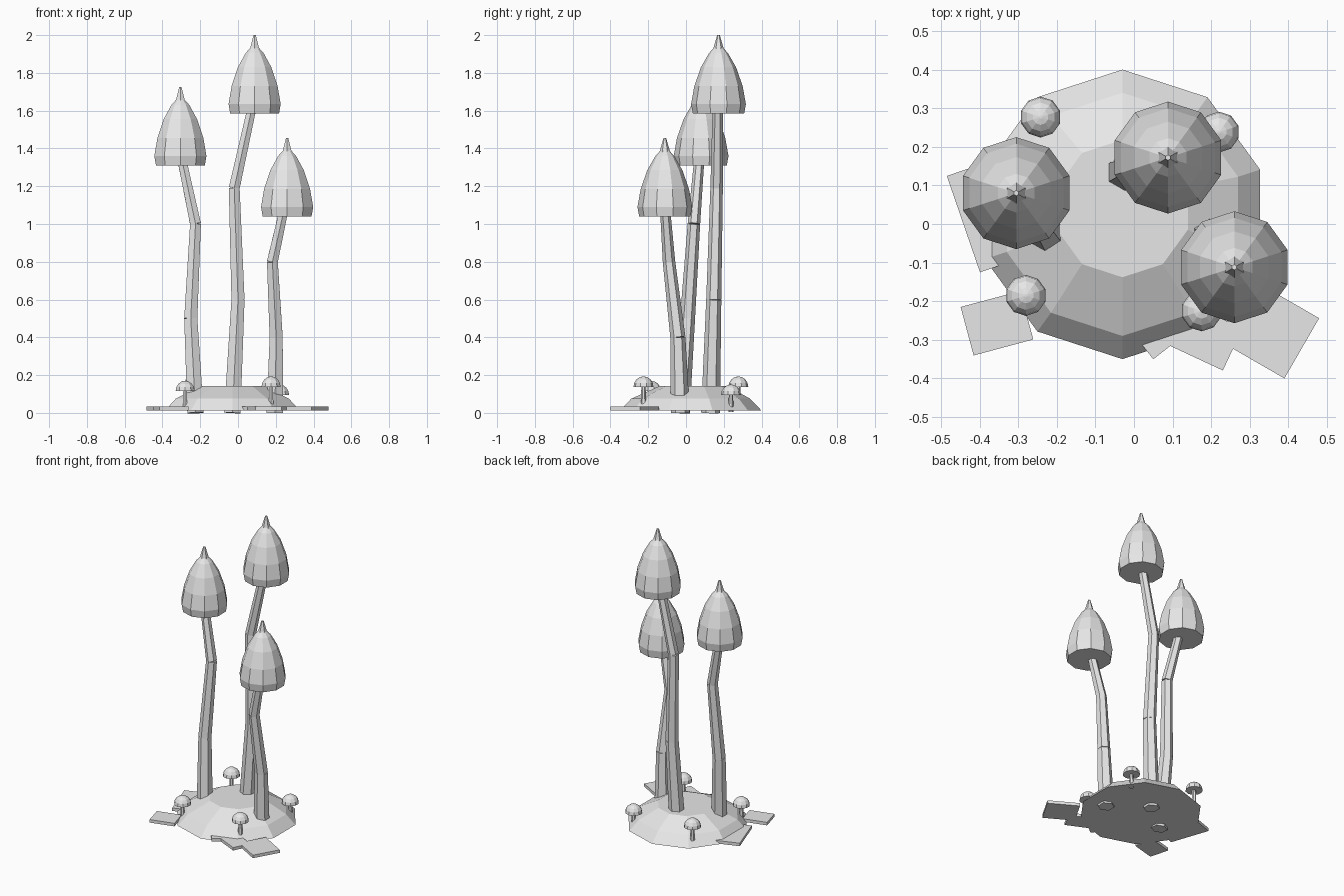
import bpy, bmesh, math
from mathutils import Vector, Matrix

if "Cube" in bpy.data.objects:
    bpy.data.objects.remove(bpy.data.objects["Cube"])

grey = bpy.data.materials.new("light grey")
grey.diffuse_color = (0.8, 0.8, 0.8, 1)
grey.use_nodes = True
grey.node_tree.nodes["Principled BSDF"].inputs["Base Color"].default_value = grey.diffuse_color


def finish(name, bm):
    bmesh.ops.recalc_face_normals(bm, faces=bm.faces[:])
    me = bpy.data.meshes.new(name)
    bm.to_mesh(me)
    bm.free()
    me.materials.append(grey)
    ob = bpy.data.objects.new(name, me)
    bpy.context.collection.objects.link(ob)
    return ob


def lathe(bm, rings, sides, turn=math.pi / 2):
    """Closed stack of polygon rings given as (x, y, z, radius)."""
    loops = []
    for x, y, z, r in rings:
        loops.append([bm.verts.new((x + r * math.cos(turn + math.tau * i / sides),
                                    y + r * math.sin(turn + math.tau * i / sides), z))
                      for i in range(sides)])
    for a, b in zip(loops, loops[1:]):
        for i in range(sides):
            j = (i + 1) % sides
            bm.faces.new((a[i], a[j], b[j], b[i]))
    bm.faces.new(loops[0][::-1])
    bm.faces.new(loops[-1])


def segment(bm, a, b, r1, r2, sides=6):
    """Tapered rod from a to b."""
    a, b = Vector(a), Vector(b)
    d = b - a
    m = Matrix.Translation((a + b) / 2) @ Vector((0, 0, 1)).rotation_difference(d).to_matrix().to_4x4()
    bmesh.ops.create_cone(bm, cap_ends=True, segments=sides, radius1=r1, radius2=r2,
                          depth=d.length, matrix=m)


# Earth mound
bm = bmesh.new()
lathe(bm, [(-0.03, 0.025, 0.012, 0.375), (-0.03, 0.025, 0.075, 0.315),
           (-0.03, 0.04, 0.143, 0.178)], 10)
finish("mound", bm)

# Tall bent stems, each of three tapered rods
stems = {
    "back": [(-0.03, 0.13, 0), (0, 0.147, 0.6), (-0.02, 0.162, 1.19), (0.075, 0.168, 1.62)],
    "left": [(-0.225, -0.03, 0), (-0.25, 0.008, 0.5), (-0.225, 0.042, 1.0), (-0.297, 0.07, 1.34)],
    "right": [(0.195, -0.03, 0), (0.202, -0.043, 0.4), (0.182, -0.09, 0.8), (0.242, -0.11, 1.07)],
}
for name, pts in stems.items():
    bm = bmesh.new()
    radii = [0.05, 0.04, 0.033, 0.027]
    for i in range(3):
        segment(bm, pts[i], pts[i + 1], radii[i], radii[i + 1])
    finish(name + "_stem", bm)

# Bell caps with pointed tips: centre x, y and height of the rim
caps = {"back": (0.088, 0.172, 1.585), "left": (-0.305, 0.08, 1.31), "right": (0.26, -0.112, 1.04)}
bell = [(0, 0.136), (0.05, 0.145), (0.145, 0.128), (0.245, 0.093), (0.32, 0.05), (0.352, 0.02)]
for name, (x, y, z) in caps.items():
    bm = bmesh.new()
    lathe(bm, [(x, y, z + h, r) for h, r in bell], 10)
    finish(name + "_cap", bm)
    bm = bmesh.new()
    lathe(bm, [(x, y, z + 0.325, 0.033), (x, y, z + 0.415, 0.007)], 6)
    finish(name + "_cap_tip", bm)

# Small button mushrooms: centre x, y and height of the cap rim
for n, (x, y, z) in enumerate([(-0.242, 0.277, 0.138), (0.22, 0.238, 0.095),
                               (-0.28, -0.185, 0.115), (0.175, -0.225, 0.138)]):
    bm = bmesh.new()
    lathe(bm, [(x, y, z - 0.09, 0.014), (x, y, z + 0.01, 0.011)], 6)
    finish(f"small_stem_{n}", bm)
    bm = bmesh.new()
    lathe(bm, [(x, y, z + 0.055 * math.sin(a), 0.053 * math.cos(a))
               for a in (0, 0.39, 0.79, 1.18, 1.5)], 10)
    finish(f"small_cap_{n}", bm)

# Flat slabs round the base: centre x, y, width, depth, turn in degrees
for n, (x, y, w, d, turn) in enumerate([(-0.355, -0.257, 0.16, 0.13, 15),
                                        (0.348, -0.272, 0.20, 0.18, -30),
                                        (0.174, -0.287, 0.18, 0.12, -25),
                                        (0.062, -0.252, 0.14, 0.14, 38),
                                        (-0.371, 0.024, 0.15, 0.264, 19)]):
    bm = bmesh.new()
    m = (Matrix.Translation((x, y, 0.023)) @ Matrix.Rotation(math.radians(turn), 4, 'Z')
         @ Matrix.Diagonal((w, d, 0.02, 1)))
    bmesh.ops.create_cube(bm, size=1, matrix=m)
    finish(f"slab_{n}", bm)
